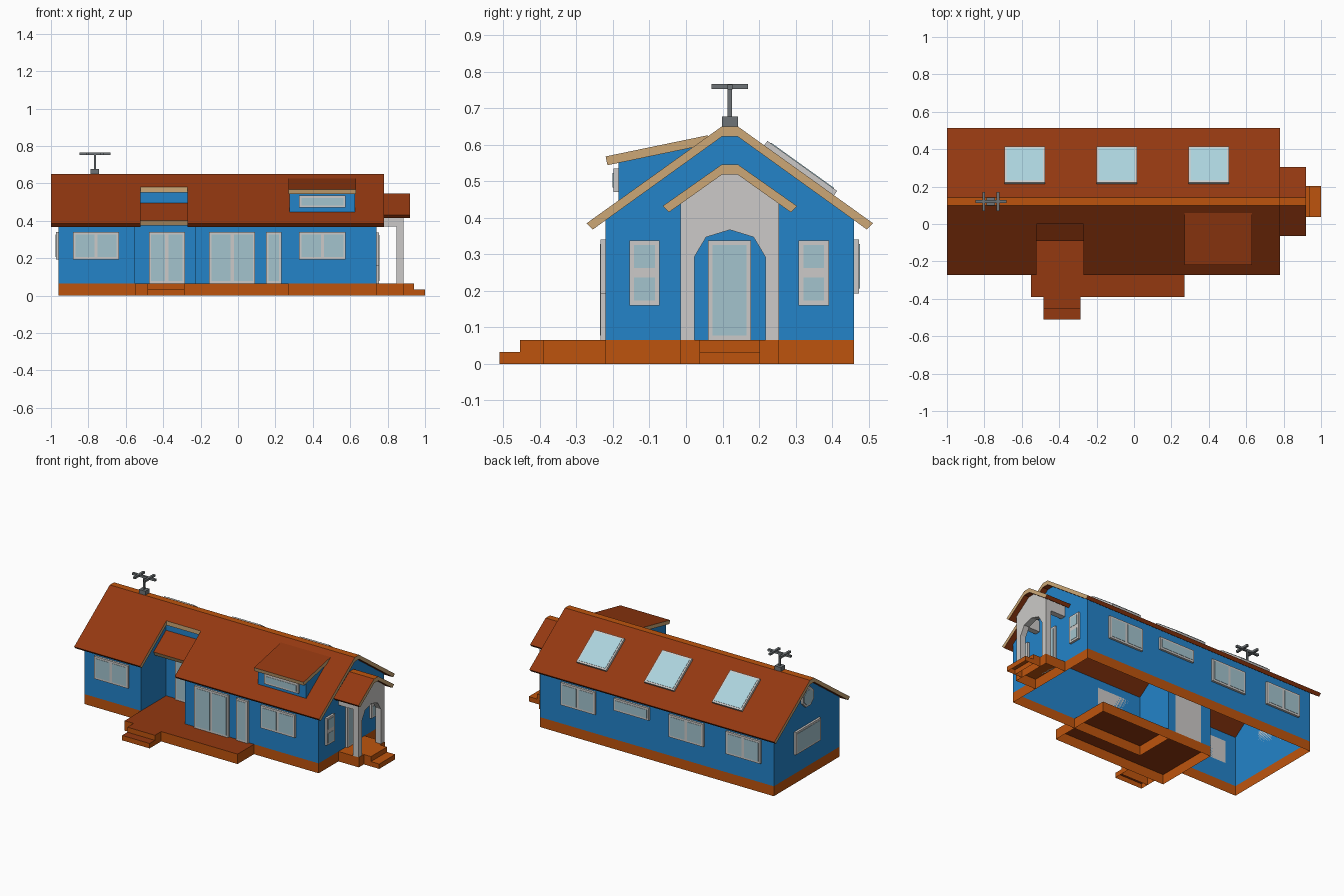
import bpy, bmesh, math
from mathutils import Vector

if "Cube" in bpy.data.objects:
    bpy.data.objects.remove(bpy.data.objects["Cube"])


def mat(name, r, g, b):
    m = bpy.data.materials.new(name)
    lin = [((c / 255 + 0.055) / 1.055) ** 2.4 for c in (r, g, b)]
    m.diffuse_color = (*lin, 1)
    m.use_nodes = True
    m.node_tree.nodes["Principled BSDF"].inputs["Base Color"].default_value = m.diffuse_color
    return m


BLUE = mat("wall blue", 35, 131, 201)
ORANGE = mat("brick orange", 190, 84, 13)
BROWN = mat("roof brown", 147, 56, 16)
TAN = mat("fascia tan", 204, 167, 118)
WHITE = mat("trim white", 204, 202, 200)
GLASS = mat("window glass", 163, 196, 206)
SKY = mat("skylight glass", 172, 211, 221)
METAL = mat("antenna grey", 110, 116, 119)


def finish(name, bm, mats, rule=None, recalc=True):
    if recalc:
        bmesh.ops.recalc_face_normals(bm, faces=bm.faces)
    bm.normal_update()
    if rule:
        for f in bm.faces:
            f.material_index = rule(f)
    me = bpy.data.meshes.new(name)
    bm.to_mesh(me)
    bm.free()
    for m in mats:
        me.materials.append(m)
    ob = bpy.data.objects.new(name, me)
    bpy.context.collection.objects.link(ob)
    return ob


def prism(name, profile, x0, x1, mats, rule=None):
    """Extrude a (y, z) profile along x."""
    bm = bmesh.new()
    f = bm.faces.new([bm.verts.new((x0, y, z)) for y, z in profile])
    r = bmesh.ops.extrude_face_region(bm, geom=[f])
    bmesh.ops.translate(bm, vec=(x1 - x0, 0, 0),
                        verts=[v for v in r["geom"] if isinstance(v, bmesh.types.BMVert)])
    return finish(name, bm, mats, rule)


def box(name, x, y, z, mats, rule=None, open_bottom=False):
    bm = bmesh.new()
    bmesh.ops.create_cube(bm, size=1)
    for v in bm.verts:
        v.co = [(a[0] + a[1]) / 2 + c * abs(a[1] - a[0]) for a, c in zip((x, y, z), v.co)]
    bm.normal_update()
    if open_bottom:
        bmesh.ops.delete(bm, geom=[f for f in bm.faces if f.normal.z < -0.9], context="FACES")
    return finish(name, bm, mats, rule, recalc=False)


# ---------- roofs ----------
C = 0.12  # ridge line y
ROOF = [BROWN, TAN, ORANGE]


def roof_rule(f):
    n = f.normal
    if n.z > 0.995:
        return 2
    return 0 if abs(n.z) > 0.7 else 1


def gable(e, ze, top):
    half = [(e, ze), (0.022, top)]
    under = [(0.022, top - 0.028), (e - 0.017, ze - 0.017)]
    pts = [(C - a, z) for a, z in half] + [(C + a, z) for a, z in reversed(half)]
    return pts + [(C + a, z) for a, z in reversed(under)] + [(C - a, z) for a, z in under]


roof = prism("main_roof", gable(0.392, 0.385, 0.65), -1.0, 0.78, ROOF)
cutter = box("roof_cutter", (-0.52, -0.27), (-0.5, 0.0), (0.2, 0.8), ROOF)
cutter.hide_render = True
mod = roof.modifiers.new("notch", "BOOLEAN")
mod.operation, mod.object, mod.solver = "DIFFERENCE", cutter, "EXACT"
cut = bpy.data.meshes.new_from_object(roof.evaluated_get(bpy.context.evaluated_depsgraph_get()))
roof.modifiers.clear()
bm = bmesh.new()
bm.from_mesh(cut)
bpy.data.objects.remove(roof)
bpy.data.objects.remove(cutter)
finish("main_roof", bm, ROOF, roof_rule)

prism("porch_roof", gable(0.184, 0.432, 0.546), 0.74, 0.92, ROOF, roof_rule)
prism("entry_awning", [(-0.09, 0.402), (0.04, 0.495), (0.04, 0.462), (-0.077, 0.375)],
      -0.55, -0.23, ROOF, roof_rule)

# ---------- house walls: open shell with orange base ----------
BASE = 0.065


def wall_top(y):
    return 0.622 - 0.7195 * max(0, abs(y - C) - 0.022)


path = [(-0.96, -0.22), (-0.55, -0.22), (-0.55, 0.04), (-0.23, 0.04), (-0.23, -0.22), (0.74, -0.22),
        (0.74, 0.098), (0.74, 0.142), (0.74, 0.46), (-0.96, 0.46), (-0.96, 0.142), (-0.96, 0.098)]
bm = bmesh.new()
cols = [[bm.verts.new((x, y, z)) for z in (0, BASE, wall_top(y))] for x, y in path]
for a, b in zip(cols, cols[1:] + cols[:1]):
    for k in (0, 1):
        bm.faces.new((a[k], b[k], b[k + 1], a[k + 1])).material_index = k
finish("house_walls", bm, [ORANGE, BLUE], recalc=False)

# ---------- dormer ----------
prism("dormer_walls", [(-0.185, 0.44), (-0.185, 0.558), (0.04, 0.603)], 0.275, 0.625, [BLUE])
prism("dormer_roof", [(-0.22, 0.568), (0.06, 0.626), (0.06, 0.601), (-0.215, 0.544)],
      0.27, 0.63, ROOF, roof_rule)

# ---------- decks and steps ----------
top_rule = lambda f: 1 if f.normal.z > 0.9 else 0
for name, x, y, z in (("deck", (-0.55, 0.27), (-0.39, 0.04), (0, BASE)),
                      ("deck_upper_step", (-0.485, -0.285), (-0.455, -0.39), (0, BASE)),
                      ("deck_lower_step", (-0.485, -0.285), (-0.51, -0.455), (0, 0.032))):
    box(name, x, y, z, [ORANGE, BROWN], top_rule, True)
for name, x, y, z in (("porch_floor", (0.74, 0.888), (-0.015, 0.255), (0, BASE)),
                      ("porch_upper_step", (0.888, 0.94), (0.037, 0.203), (0, BASE)),
                      ("porch_lower_step", (0.94, 1.0), (0.037, 0.203), (0, 0.032))):
    box(name, x, y, z, [ORANGE], None, True)

# ---------- porch arch and side beams ----------
half = [(0.0, 0.367), (0.065, 0.347), (0.097, 0.293), (0.097, BASE), (0.135, BASE),
        (0.135, 0.444), (0.022, 0.521)]
arch = [(C + a, z) for a, z in half] + [(C - a, z) for a, z in reversed(half[1:])]
prism("porch_arch", arch, 0.847, 0.885, [WHITE])
for s in (-1, 1):
    y = sorted((C + s * 0.098, C + s * 0.135))
    box("porch_side_beam", (0.74, 0.847), y, (0.37, 0.445), [WHITE])


# ---------- windows and doors ----------
def window(name, side, wall, u0, u1, z0, z1, nx=1, nz=1, bar=0.018, edge=0.013):
    s = -1 if side in ("front", "left") else 1

    def plate(nm, a0, a1, b0, b1, d0, d1, m):
        d = sorted((wall + s * d0, wall + s * d1))
        if side in ("front", "back"):
            box(nm, (a0, a1), d, (b0, b1), [m])
        else:
            box(nm, d, (a0, a1), (b0, b1), [m])

    plate(name + "_frame", u0, u1, z0, z1, 0, 0.014, WHITE)
    w = (u1 - u0 - 2 * edge - (nx - 1) * bar) / nx
    h = (z1 - z0 - 2 * edge - (nz - 1) * bar) / nz
    for i in range(nx):
        for j in range(nz):
            a, b = u0 + edge + i * (w + bar), z0 + edge + j * (h + bar)
            plate(name + "_pane", a, a + w, b, b + h, 0.013, 0.016, GLASS)


LO, HI = 0.193, 0.341
window("front_window_left", "front", -0.22, -0.883, -0.636, LO, HI, 2)
window("alcove_door", "front", 0.04, -0.477, -0.284, BASE, HI, 2)
window("sliding_door", "front", -0.22, -0.155, 0.092, BASE, HI, 2)
window("front_door", "front", -0.22, 0.15, 0.233, BASE, HI)
window("front_window_right", "front", -0.22, 0.327, 0.576, LO, HI, 2)
window("dormer_window", "front", -0.185, 0.327, 0.576, 0.47, 0.535)
for u0, u1, z in ((0.33, 0.58, LO), (-0.06, 0.195, 0.26), (-0.455, -0.205, LO), (-0.87, -0.62, LO)):
    window("back_window", "back", 0.46, u0, u1, z, HI, 2 if z == LO else 1)
window("porch_door", "right", 0.74, 0.06, 0.178, BASE, 0.338)
for u0 in (-0.155, 0.308):
    window("side_window", "right", 0.74, u0, u0 + 0.083, 0.16, 0.338, 1, 2, 0.026)
window("left_window", "left", -0.96, -0.01, 0.25, LO, HI)


def octagon(r):
    return [(C + r * math.cos(math.pi * (k + 0.5) / 4), 0.525 + r * math.sin(math.pi * (k + 0.5) / 4))
            for k in range(8)]


prism("octagon_window_frame", octagon(0.064), -0.974, -0.96, [WHITE])
prism("octagon_window_pane", octagon(0.05), -0.976, -0.973, [GLASS])

# ---------- skylights on the rear slope ----------
N = Vector((0.583, 0.812))


def slope_strip(y0, y1, d0, d1):
    p = [Vector((y, 0.65 - 0.718 * (y - 0.142))) for y in (y0, y1)]
    return [p[0] + N * d0, p[1] + N * d0, p[1] + N * d1, p[0] + N * d1]


for x in (-0.585, -0.092, 0.4):
    prism("skylight_frame", slope_strip(0.214, 0.405, -0.002, 0.015), x - 0.108, x + 0.108, [WHITE])
    prism("skylight_pane", slope_strip(0.223, 0.396, 0.014, 0.017), x - 0.098, x + 0.098, [SKY])

# ---------- antenna ----------
X = -0.765
box("antenna_base", (X - 0.023, X + 0.023), (C - 0.022, C + 0.022), (0.645, 0.677), [METAL])
box("antenna_pole", (X - 0.006, X + 0.006), (C - 0.006, C + 0.006), (0.677, 0.752), [METAL])
box("antenna_boom", (X - 0.083, X + 0.083), (C - 0.007, C + 0.007), (0.751, 0.765), [METAL])
for x in (X - 0.038, X + 0.038):
    box("antenna_arm", (x - 0.007, x + 0.007), (C - 0.05, C + 0.05), (0.752, 0.766), [METAL])
